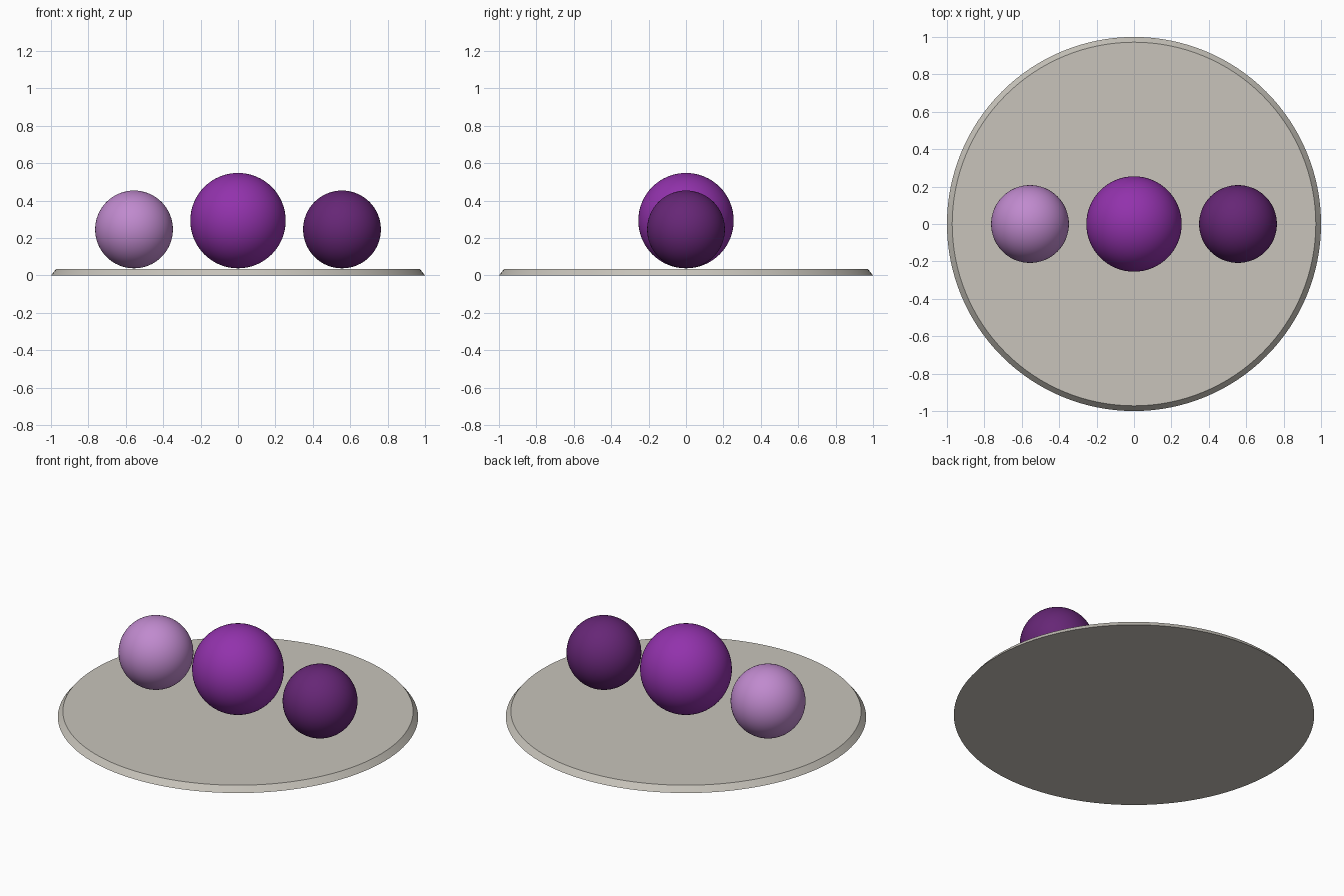
import bpy
import math

cube = bpy.data.objects.get("Cube")
if cube:
    bpy.data.objects.remove(cube, do_unlink=True)


def linear(c):
    c /= 255
    return c / 12.92 if c <= 0.04045 else ((c + 0.055) / 1.055) ** 2.4


def material(name, rgb):
    colour = (*[linear(c) for c in rgb], 1)
    mat = bpy.data.materials.new(name)
    mat.use_nodes = True
    mat.diffuse_color = colour
    bsdf = mat.node_tree.nodes["Principled BSDF"]
    bsdf.inputs["Base Color"].default_value = colour
    bsdf.inputs["Roughness"].default_value = 0.6
    return mat


def finish(name, mat):
    obj = bpy.context.object
    obj.name = obj.data.name = name
    obj.data.materials.append(mat)
    bpy.ops.object.shade_smooth_by_angle(angle=math.radians(30))
    return obj


THICKNESS = 0.035

# Round base plate with a sloping rim
bpy.ops.mesh.primitive_cone_add(vertices=128, radius1=1, radius2=0.972,
                                depth=THICKNESS, location=(0, 0, THICKNESS / 2))
finish("base_plate", material("warm_grey", (200, 196, 187)))

# Row of balls resting on the plate: name, x, radius, colour
balls = [
    ("right_ball", -0.556, 0.208, material("light_purple", (192, 138, 206))),
    ("centre_ball", 0, 0.255, material("purple", (146, 50, 172))),
    ("left_ball", 0.556, 0.208, material("dark_purple", (102, 38, 118))),
]
for name, x, radius, mat in balls:
    bpy.ops.mesh.primitive_uv_sphere_add(segments=64, ring_count=32, radius=radius,
                                         location=(x, 0, THICKNESS + radius + 0.003))
    finish(name, mat)
